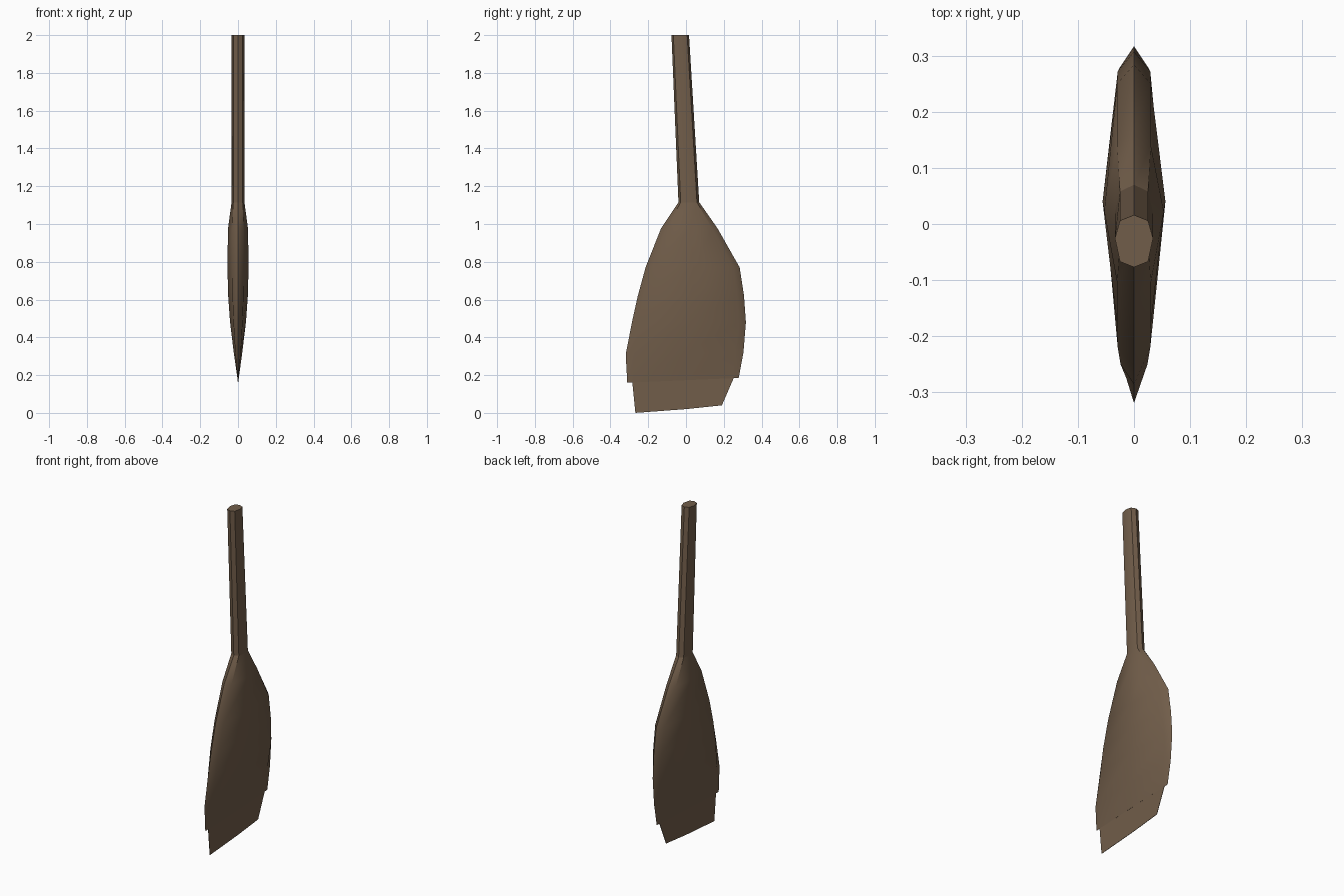
import bpy, bmesh

if "Cube" in bpy.data.objects:
    bpy.data.objects.remove(bpy.data.objects["Cube"])

brown = bpy.data.materials.new("worn brown wood")
brown.diffuse_color = (0.165, 0.11, 0.068, 1)
brown.use_nodes = True
brown.node_tree.nodes["Principled BSDF"].inputs["Base Color"].default_value = brown.diffuse_color


def finish(bm, name, smooth=True):
    bmesh.ops.recalc_face_normals(bm, faces=bm.faces[:])
    me = bpy.data.meshes.new(name)
    bm.to_mesh(me)
    bm.free()
    ob = bpy.data.objects.new(name, me)
    bpy.context.collection.objects.link(ob)
    me.materials.append(brown)
    if smooth:
        bpy.ops.object.select_all(action='DESELECT')
        bpy.context.view_layer.objects.active = ob
        ob.select_set(True)
        bpy.ops.object.shade_smooth_by_angle(angle=0.7)
    return ob


def loft(name, sections):
    """Octagonal loft; section = z at back, z at front, y min, y max,
    half thickness, shoulder thickness, shoulder inset."""
    bm = bmesh.new()
    rings = []
    for z0, z1, y0, y1, b, a, inset in sections:
        mid = (y0 + y1) / 2 + 0.005
        pts = [(0, y1), (a, y1 - inset), (b, mid), (a, y0 + inset),
               (0, y0), (-a, y0 + inset), (-b, mid), (-a, y1 - inset)]
        rings.append([bm.verts.new((x, y, z0 + (z1 - z0) * (y - y0) / (y1 - y0)))
                      for x, y in pts])
    for r, s in zip(rings, rings[1:]):
        for i in range(8):
            j = (i + 1) % 8
            bm.faces.new((r[i], r[j], s[j], s[i]))
    bm.faces.new(rings[0])
    bm.faces.new(rings[-1])
    return finish(bm, name)


# Slightly leaning octagonal handle
loft("handle", [
    (2.0, 2.0, -0.077, 0.016, 0.034, 0.025, 0.010),
    (1.115, 1.115, -0.040, 0.070, 0.034, 0.025, 0.012),
])

# Broad blade, thick in the middle and tapering to an edge
loft("blade", [
    (1.115, 1.115, -0.040, 0.070, 0.034, 0.025, 0.012),
    (0.975, 0.975, -0.133, 0.168, 0.053, 0.030, 0.028),
    (0.77, 0.77, -0.214, 0.284, 0.056, 0.030, 0.034),
    (0.62, 0.62, -0.255, 0.307, 0.052, 0.029, 0.035),
    (0.48, 0.48, -0.286, 0.317, 0.042, 0.024, 0.036),
    (0.31, 0.32, -0.319, 0.304, 0.022, 0.014, 0.045),
    (0.16, 0.185, -0.311, 0.279, 0.0015, 0.001, 0.030),
])

# Thin flat cutting edge below the blade
bm = bmesh.new()
outline = [(-0.285, 0.17), (-0.268, 0.0), (0, 0.02), (0.19, 0.04), (0.255, 0.19)]
front = [bm.verts.new((-0.001, y, z)) for y, z in outline]
back = [bm.verts.new((0.001, y, z)) for y, z in outline]
bm.faces.new(front)
bm.faces.new(back)
for i in range(len(outline)):
    j = (i + 1) % len(outline)
    bm.faces.new((front[i], front[j], back[j], back[i]))
finish(bm, "thin_edge", smooth=False)
